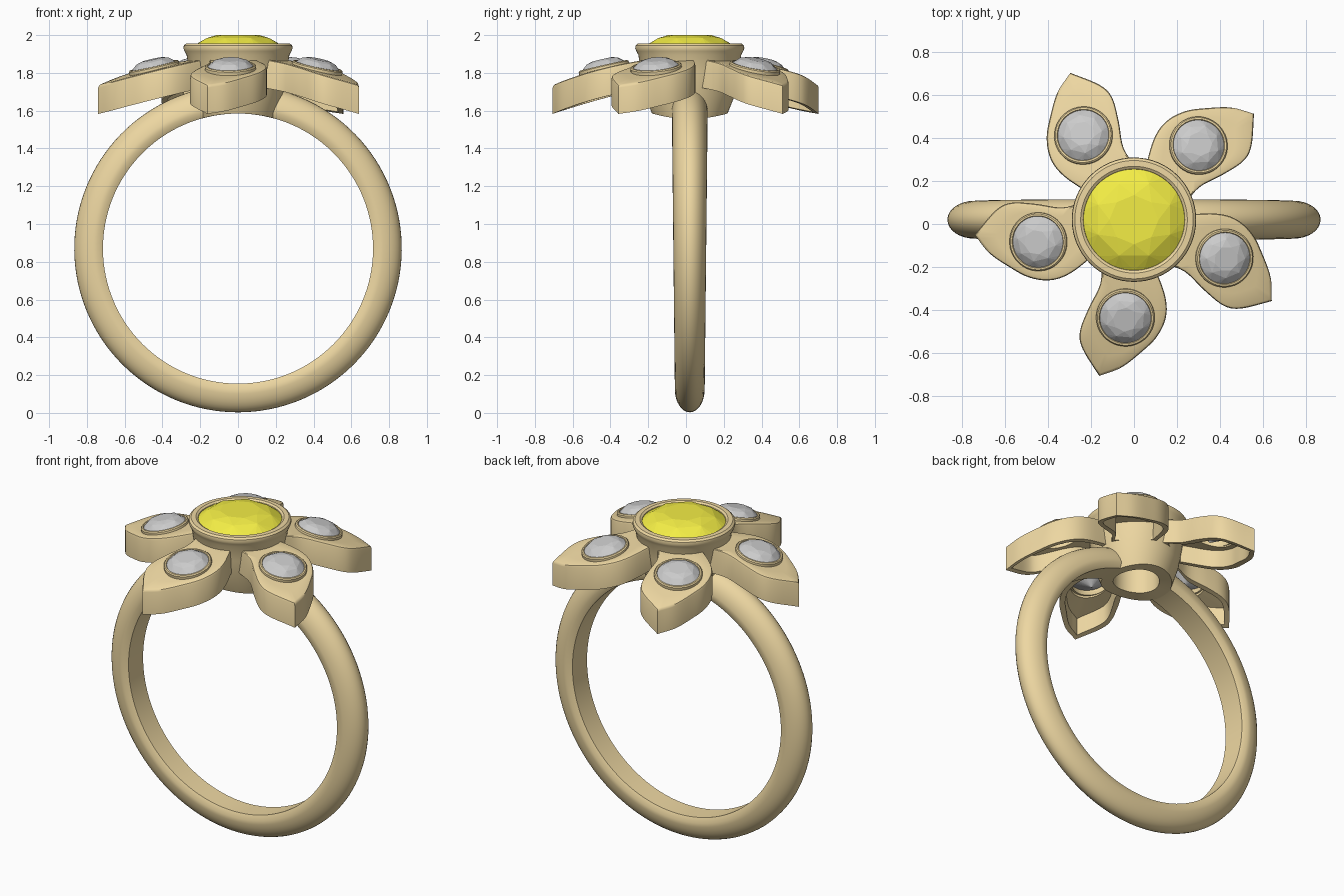
import bpy, bmesh, math
from mathutils import Matrix, Vector

if "Cube" in bpy.data.objects:
    bpy.data.objects.remove(bpy.data.objects["Cube"])

CY = 0.02                       # flower and band centre in y
RING_Z, R_IN = 0.87, 0.715      # finger hole


def material(name, rgb):
    m = bpy.data.materials.new(name)
    m.diffuse_color = (*rgb, 1)
    m.use_nodes = True
    m.node_tree.nodes["Principled BSDF"].inputs["Base Color"].default_value = m.diffuse_color
    return m


GOLD = material("gold", (0.85, 0.68, 0.36))
YELLOW = material("yellow_stone", (0.9, 0.85, 0.06))


def finish(name, bm, mat=None, smooth=35, matrix=Matrix()):
    bmesh.ops.recalc_face_normals(bm, faces=bm.faces)
    me = bpy.data.meshes.new(name)
    bm.to_mesh(me)
    bm.free()
    me.transform(matrix)
    ob = bpy.data.objects.new(name, me)
    bpy.context.collection.objects.link(ob)
    if mat:
        me.materials.append(mat)
    if smooth:
        bpy.ops.object.select_all(action='DESELECT')
        ob.select_set(True)
        bpy.context.view_layer.objects.active = ob
        bpy.ops.object.shade_smooth_by_angle(angle=math.radians(smooth))
    return ob


def skin(loops, wrap=True):
    """Quads between successive closed loops; wrap joins last to first, else caps."""
    bm = bmesh.new()
    rows = [[bm.verts.new(p) for p in lp] for lp in loops]
    n = len(rows[0])
    for i in range(len(rows) if wrap else len(rows) - 1):
        a, b = rows[i], rows[(i + 1) % len(rows)]
        for j in range(n):
            k = (j + 1) % n
            bm.faces.new((a[j], a[k], b[k], b[j]))
    if not wrap:
        bm.faces.new(rows[0])
        bm.faces.new(rows[-1])
    return bm


def circle(r, z, n):
    return [Vector((r * math.cos(2 * math.pi * i / n), r * math.sin(2 * math.pi * i / n), z))
            for i in range(n)]


def gem(name, r, crown, depth, mat, matrix):
    bm = bmesh.new()
    turn = Matrix.Rotation(math.pi / 8, 3, 'Z')
    pts = circle(r * 0.48, crown, 8) + [turn @ p for p in circle(r * 0.76, crown * 0.72, 8)]
    pts += circle(r, 0, 32) + circle(r, -0.008, 32)
    pts += [turn @ p for p in circle(r * 0.5, -depth * 0.55, 8)] + [Vector((0, 0, -depth))]
    for p in pts:
        bm.verts.new(p)
    res = bmesh.ops.convex_hull(bm, input=bm.verts)
    junk = [v for v in res["geom_interior"] if isinstance(v, bmesh.types.BMVert)]
    if junk:
        bmesh.ops.delete(bm, geom=junk, context='VERTS')
    return finish(name, bm, mat, 0, matrix)


# Band: D section swept round, open where the centre setting sits
loops = []
gap, steps = math.radians(12.4), 120
for i in range(steps + 1):
    a = gap + (2 * math.pi - 2 * gap) * i / steps          # measured from the top
    w = 0.087 + 0.008 * math.cos(a)
    sec = [(R_IN, 0.82 * w), (R_IN, -0.82 * w)]
    for k in range(17):
        t = math.pi * (k / 16 - 0.5)
        sec.append((0.745 + 0.122 * math.cos(t), w * math.sin(t)))
    loops.append([(r * math.sin(a), CY + y, RING_Z + r * math.cos(a)) for r, y in sec])
finish("band", skin(loops, wrap=False), GOLD)

# Centre setting: lathed cup whose foot follows the finger hole (None = foot)
profile = [(0.13, None), (0.13, 1.83), (0.23, 1.925), (0.236, 1.948), (0.248, 1.956),
           (0.275, 1.955), (0.287, 1.945), (0.289, 1.93), (0.283, 1.915), (0.272, 1.895),
           (0.258, 1.80), (0.238, 1.68), (0.2, None)]
loops = []
for r, z in profile:
    lp = circle(r, z or 0, 64)
    if z is None:
        for p in lp:
            p.z = RING_Z + math.sqrt(R_IN ** 2 - p.x ** 2)
    loops.append(lp)
finish("centre_setting", skin(loops), GOLD, 35, Matrix.Translation((0, CY, 0)))
gem("centre_stone", 0.238, 0.058, 0.19, YELLOW, Matrix.Translation((0, CY, 1.942)))


# Petal outline: two smooth sides meeting in an off-centre tip
def spline(pts, sub=5):
    p = [Vector(q) for q in pts]
    p = [2 * p[0] - p[1]] + p + [2 * p[-1] - p[-2]]
    out = []
    for i in range(1, len(p) - 2):
        a, b, c, d = p[i - 1:i + 3]
        for s in range(sub):
            t = s / sub
            out.append(0.5 * (2 * b + (c - a) * t + (2 * a - 5 * b + 4 * c - d) * t * t
                              + (3 * b - a - 3 * c + d) * t ** 3))
    return out


TIP = (0.737, -0.098)
side_a = [(0.2, -0.135), (0.31, -0.13), (0.43, -0.175), (0.54, -0.205), (0.62, -0.185), TIP]
side_b = [TIP, (0.69, 0.0), (0.615, 0.083), (0.535, 0.152), (0.44, 0.187), (0.34, 0.175),
          (0.2, 0.11)]
outline = spline(side_a) + spline(side_b) + [Vector((0.2, v)) for v in (0.11, 0.03, -0.05)]
STONE = Vector((0.455, 0))


def top_z(u):
    d = u - 0.25
    return 1.865 - 0.17 * d - 0.2 * d * d


def petal_loop(inset, drop, hole=None, mix=0):
    lp = []
    for p in outline:
        d = (p - STONE).normalized()
        q = p - d * inset
        if hole:
            q = q.lerp(STONE + d * hole, mix)
        lp.append((q.x, q.y, top_z(q.x) - drop))
    return lp


# Five hollow petals, each with a small collet and stone
for i in range(5):
    place = Matrix.Translation((0, CY, 0)) @ Matrix.Rotation(math.radians(49 + 72 * i), 4, 'Z')
    loops = [petal_loop(0.014, 0, 0.11, 1), petal_loop(0.014, 0, 0.11, 0.5),
             petal_loop(0.014, 0), petal_loop(0.004, 0.004), petal_loop(0, 0.014),
             petal_loop(0, 0.152), petal_loop(0.032, 0.152), petal_loop(0.032, 0.045),
             petal_loop(0.032, 0.045, 0.11, 1)]
    finish(f"petal_{i + 1}", skin(loops), GOLD, 35, place)
    seat = place @ Matrix.Translation((STONE.x, 0, top_z(STONE.x))) \
        @ Matrix.Rotation(math.radians(13), 4, 'Y')
    collet = [(0.108, -0.04), (0.118, 0.012), (0.122, 0.018), (0.13, 0.018), (0.136, 0.012),
              (0.137, -0.03)]
    finish(f"petal_collet_{i + 1}", skin([circle(r, z, 40) for r, z in collet]), GOLD, 35, seat)
    gem(f"petal_stone_{i + 1}", 0.12, 0.038, 0.09, None,
        seat @ Matrix.Translation((0, 0, 0.013)))
